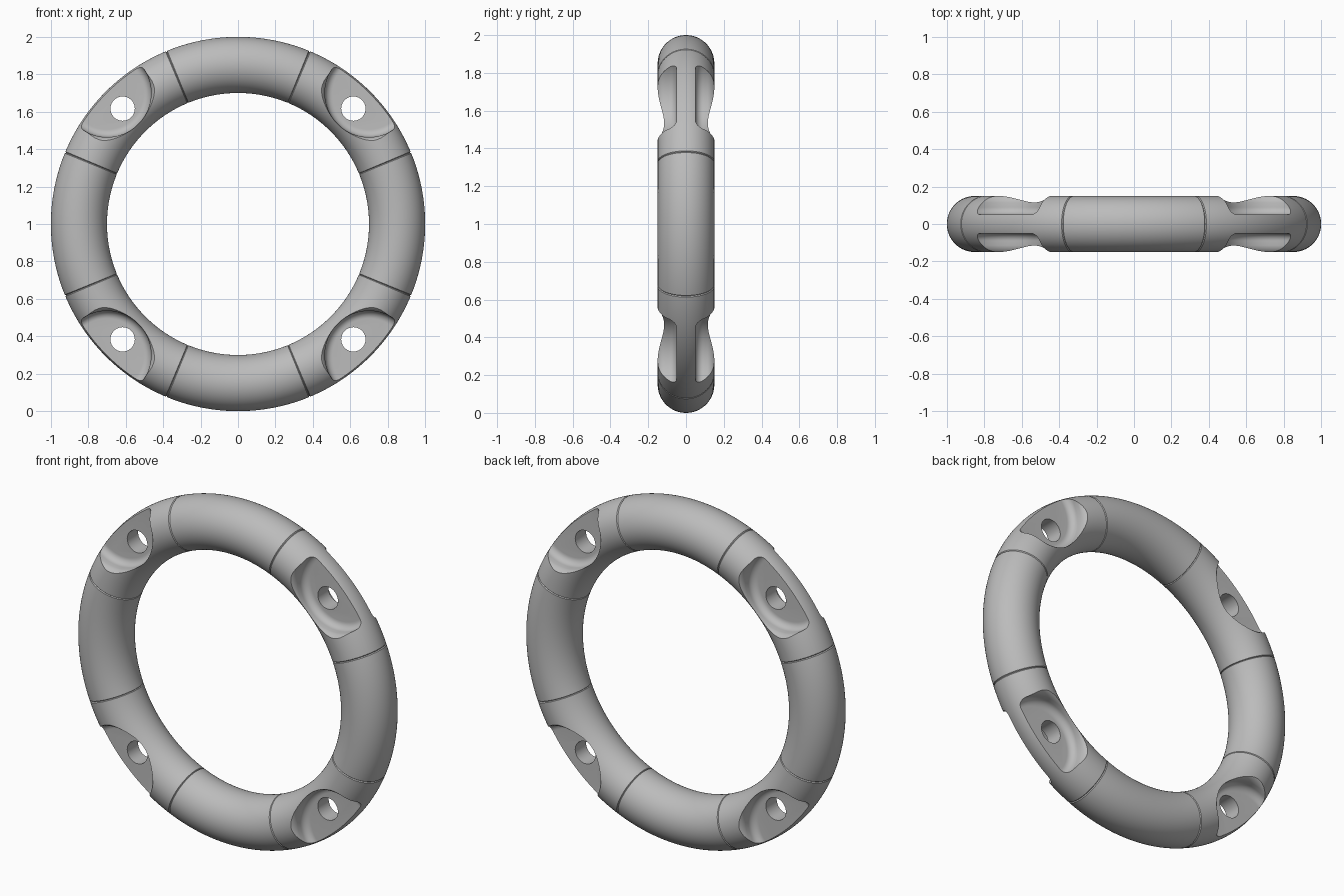
import bpy, bmesh, math
from mathutils import Matrix, Vector

if "Cube" in bpy.data.objects:
    bpy.data.objects.remove(bpy.data.objects["Cube"])

MAJOR, TUBE, SIDES = 0.85, 0.15, 96
CENTRE = Vector((0, 0, 1))
HALF = math.radians(22.5)

grey = bpy.data.materials.new("satin grey")
grey.use_nodes = True
colour = (0.5, 0.5, 0.5, 1)
grey.diffuse_color = colour
grey.node_tree.nodes["Principled BSDF"].inputs["Base Color"].default_value = colour


def make_object(name, bm):
    bmesh.ops.recalc_face_normals(bm, faces=bm.faces)
    mesh = bpy.data.meshes.new(name)
    bm.to_mesh(mesh)
    bm.free()
    mesh.materials.append(grey)
    obj = bpy.data.objects.new(name, mesh)
    bpy.context.collection.objects.link(obj)
    return obj


def skin(bm, rings):
    for a, b in zip(rings, rings[1:]):
        for i in range(len(a)):
            j = (i + 1) % len(a)
            bm.faces.new((a[i], a[j], b[j], b[i]))
    bm.faces.new(rings[0])
    bm.faces.new(rings[-1])


def ring_segment(name, steps=40):
    """One eighth of the ring around the +x axis, with softened ends."""
    bm = bmesh.new()
    soft = 0.005
    stations = [(-HALF, TUBE - soft)]
    for i in range(steps + 1):
        stations.append(((HALF - soft) * (2 * i / steps - 1), TUBE))
    stations.append((HALF, TUBE - soft))
    rings = []
    for angle, radius in stations:
        ring = []
        for k in range(SIDES):
            t = math.tau * k / SIDES
            r = MAJOR + radius * math.cos(t)
            ring.append(bm.verts.new((r * math.cos(angle), radius * math.sin(t), r * math.sin(angle))))
        rings.append(ring)
    skin(bm, rings)
    return make_object(name, bm)


def lathe_cutter(name, profile, distance, side, count=96):
    """Solid turned about a y-parallel axis, at a distance along +x."""
    bm = bmesh.new()
    rings = []
    for radius, y in profile:
        rings.append([bm.verts.new((distance + radius * math.cos(math.tau * k / count), side * y,
                                    radius * math.sin(math.tau * k / count))) for k in range(count)])
    skin(bm, rings)
    cutter = make_object(name, bm)
    cutter.hide_render = True
    return cutter


# Pocket section: flat floor, floor fillet, wall and rounded rim
R, FLOOR, FILLET = 0.235, 0.05, 0.04
pocket = []
for i in range(9):
    a = math.pi / 2 * i / 8
    pocket.append((R - FILLET + FILLET * math.sin(a), FLOOR + FILLET * (1 - math.cos(a))))
for i in range(1, 7):
    a = math.pi / 3 * i / 6
    pocket.append((R + 0.045 * (1 - math.cos(a)), 0.105 + 0.055 * math.sin(a)))
pocket.append((R + 0.03, 0.3))

# Mounting segment with front and back pockets and a through hole
mount = ring_segment("mount_segment")
cutters = [
    lathe_cutter("front_pocket_cutter", pocket, 0.99, -1),
    lathe_cutter("back_pocket_cutter", pocket, 0.99, 1),
    lathe_cutter("hole_cutter", [(0.065, -0.4), (0.065, 0.4)], 0.872, 1, 48),
]
for cutter in cutters:
    mod = mount.modifiers.new(cutter.name, "BOOLEAN")
    mod.object = cutter
    mod.operation = "DIFFERENCE"
    mod.solver = "EXACT"
bpy.context.view_layer.update()
cut_mesh = bpy.data.meshes.new_from_object(mount.evaluated_get(bpy.context.evaluated_depsgraph_get()))
mount.modifiers.clear()
mount.data = cut_mesh
for cutter in cutters:
    bpy.data.objects.remove(cutter)

# Smooth shading with sharp edges kept
grip = ring_segment("grip_segment")
for obj in (mount, grip):
    bpy.ops.object.select_all(action="DESELECT")
    obj.select_set(True)
    bpy.context.view_layer.objects.active = obj
    bpy.ops.object.shade_smooth_by_angle(angle=math.radians(30))

# Repeat the two segments alternately around the ring
grip_names = ["left_grip", "top_grip", "right_grip", "bottom_grip"]
mount_names = ["upper_left_mount", "upper_right_mount", "lower_right_mount", "lower_left_mount"]
for source, names, start in ((grip, grip_names, 0), (mount, mount_names, 45)):
    for i, name in enumerate(names):
        obj = source if i == 0 else source.copy()
        if i:
            bpy.context.collection.objects.link(obj)
        obj.name = name
        turn = Matrix.Rotation(-math.radians(start + 90 * i), 4, "Y")
        obj.matrix_world = Matrix.Translation(CENTRE) @ turn
